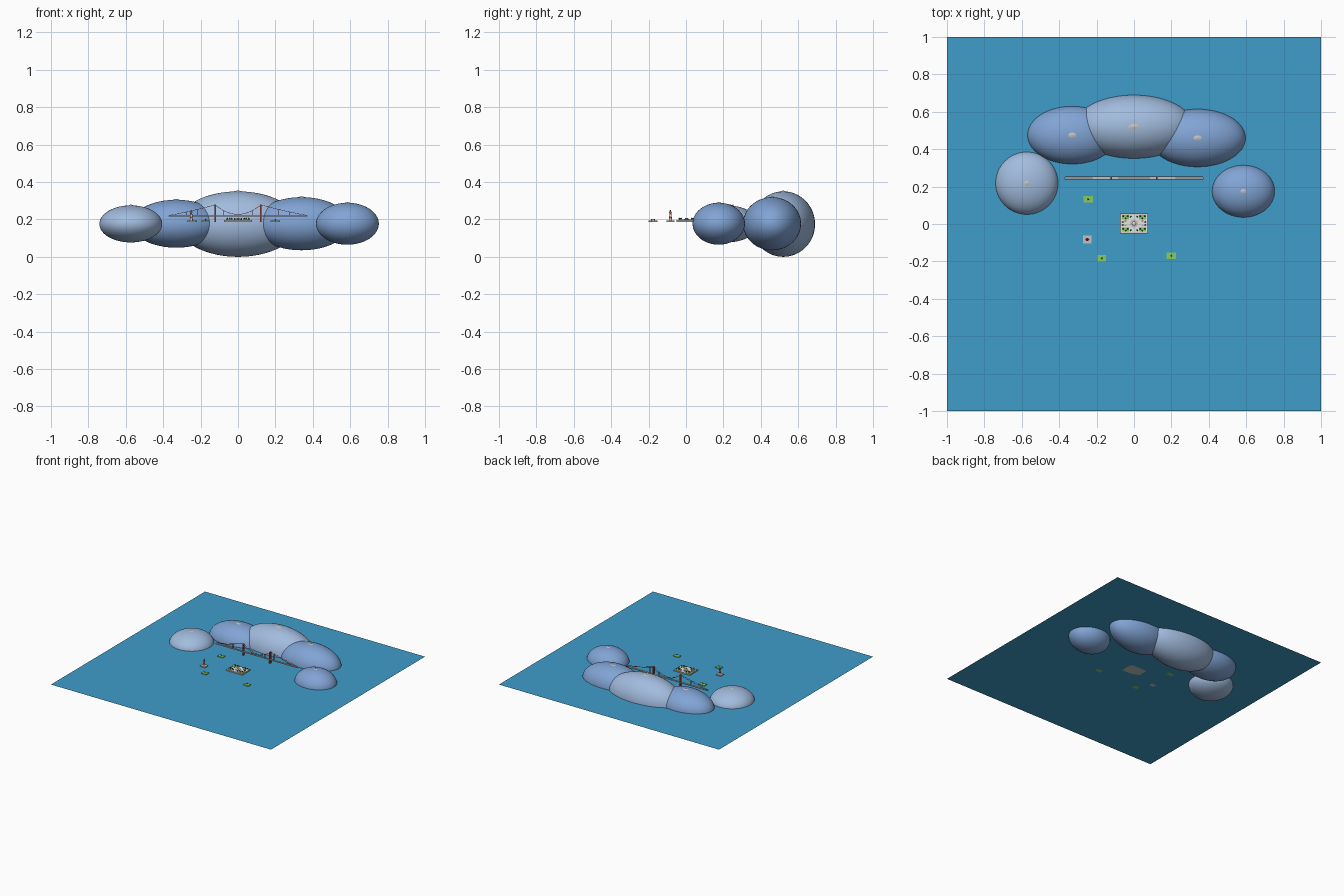
import bpy, math
from mathutils import Vector

if "Cube" in bpy.data.objects:
    bpy.data.objects.remove(bpy.data.objects["Cube"])

WATER = 0.187


def mat(name, r, g, b):
    m = bpy.data.materials.new(name)
    m.diffuse_color = (r, g, b, 1)
    m.use_nodes = True
    m.node_tree.nodes["Principled BSDF"].inputs["Base Color"].default_value = m.diffuse_color
    return m


sea = mat("sea", 0.05, 0.34, 0.60)
hill_light = mat("hill_light", 0.36, 0.50, 0.73)
hill_dark = mat("hill_dark", 0.22, 0.37, 0.66)
stone = mat("stone", 0.55, 0.54, 0.52)
pale = mat("pale", 0.80, 0.78, 0.76)
red = mat("red", 0.45, 0.07, 0.05)
grass = mat("grass", 0.25, 0.60, 0.12)
leaf = mat("leaf", 0.05, 0.28, 0.06)
bark = mat("bark", 0.15, 0.07, 0.03)


def finish(name, m, smooth=False):
    ob = bpy.context.object
    ob.name = name
    ob.data.materials.append(m)
    bpy.ops.object.transform_apply(location=False, rotation=False, scale=True)
    if smooth:
        bpy.ops.object.shade_smooth_by_angle(angle=math.radians(40))
    return ob


def box(name, x, y, z0, sx, sy, sz, m):
    bpy.ops.mesh.primitive_cube_add(size=1, location=(x, y, z0 + sz / 2))
    bpy.context.object.scale = (sx, sy, sz)
    return finish(name, m)


def ball(name, loc, r, m, seg=16):
    bpy.ops.mesh.primitive_uv_sphere_add(segments=seg, ring_count=seg // 2, radius=1, location=loc)
    bpy.context.object.scale = r
    return finish(name, m, True)


def cone(name, x, y, z0, r1, r2, h, m, seg=12, sy=1):
    bpy.ops.mesh.primitive_cone_add(vertices=seg, radius1=r1, radius2=r2, depth=h,
                                    location=(x, y, z0 + h / 2))
    bpy.context.object.scale = (1, sy, 1)
    return finish(name, m, True)


def tree(x, y, z, s=1):
    cone("tree_trunk", x, y, z, 0.0012 * s, 0.0012 * s, 0.004 * s, bark, 6)
    ball("tree_crown", (x, y, z + 0.007 * s), (0.0045 * s,) * 3, leaf, 8)


def cable(name, pts):
    cu = bpy.data.curves.new(name, 'CURVE')
    cu.dimensions = '3D'
    cu.bevel_depth = 0.0012
    cu.bevel_resolution = 1
    sp = cu.splines.new('POLY')
    sp.points.add(len(pts) - 1)
    for p, co in zip(sp.points, pts):
        p.co = (*co, 1)
    cu.materials.append(red)
    ob = bpy.data.objects.new(name, cu)
    bpy.context.collection.objects.link(ob)


# Water sheet
bpy.ops.mesh.primitive_plane_add(size=2, location=(0, 0, WATER))
finish("water", sea)

# Distant hills with small pale summits
hills = [
    (0, 0.52, 0.175, 0.32, 0.17, 0.175, hill_light, 0.05),
    (-0.33, 0.475, 0.177, 0.24, 0.155, 0.128, hill_dark, 0.038),
    (0.34, 0.46, 0.177, 0.257, 0.155, 0.142, hill_dark, 0.04),
    (-0.573, 0.218, 0.176, 0.168, 0.168, 0.099, hill_light, 0.026),
    (0.585, 0.175, 0.177, 0.168, 0.14, 0.112, hill_dark, 0.027),
]
for x, y, z, rx, ry, rz, m, cap in hills:
    ball("hill", (x, y, z), (rx, ry, rz), m, 64)
    cone("hill_summit", x, y, z + rz - 0.005, cap, cap * 0.1, 0.009, stone, 24, ry / rx)

# Suspension bridge
BY, TX, TOP, DECK = 0.245, 0.122, 0.28, 0.219
box("bridge_deck", 0, BY, DECK - 0.004, 0.745, 0.014, 0.006, stone)
for s in (-1, 1):
    for d in (-1, 1):
        box("bridge_tower_leg", s * TX, BY + d * 0.0065, WATER, 0.009, 0.005, TOP - WATER, red)
    for z in (0.203, 0.245, 0.272):
        box("bridge_tower_beam", s * TX, BY, z, 0.007, 0.013, 0.006, red)
for d in (-1, 1):
    y = BY + d * 0.0065
    main = [(TX * i / 8, y, DECK + 0.008 + (TOP - DECK - 0.01) * (i / 8) ** 2) for i in range(-8, 9)]
    cable("main_cable", main)
    for px, py, pz in main[1:-1:2]:
        box("bridge_hanger", px, py, DECK, 0.001, 0.001, pz - DECK, red)
    for s in (-1, 1):
        side = [(s * (TX + 0.248 * t), y, TOP - 0.002 - (TOP - DECK - 0.004) * (t * 1.2 - 0.2 * t * t))
                for t in [i / 8 for i in range(9)]]
        cable("side_cable", side)
        for px, py, pz in side[1:-2:2]:
            box("bridge_hanger", px, py, DECK, 0.001, 0.001, pz - DECK, red)

# Central garden platform
box("garden_base", 0, 0.003, WATER, 0.148, 0.106, 0.009, stone)
Z = WATER + 0.009
box("garden_plaza", 0, 0.003, Z, 0.138, 0.096, 0.001, pale)
for sx in (-1, 1):
    for sy in (-1, 1):
        x, y = sx * 0.045, 0.003 + sy * 0.033
        box("garden_lawn", x, y, Z, 0.036, 0.022, 0.003, grass)
        for dx, dy in ((-0.012, 0.005), (0, -0.005), (0.012, 0.005)):
            tree(x + dx, y + dy, Z + 0.002)
        box("garden_bench", sx * 0.045, 0.003 + sy * 0.013, Z, 0.012, 0.004, 0.004, bark)
        tree(sx * 0.018, 0.003 + sy * 0.036, Z)
    for d in (-1, 1):
        cone("garden_bush", sx * 0.06, 0.003 + d * 0.008, Z, 0.004, 0.001, 0.008, leaf, 8)
cone("fountain_basin", 0, 0.003, Z, 0.022, 0.022, 0.004, stone, 24)
cone("fountain_column", 0, 0.003, Z, 0.005, 0.003, 0.010, pale, 12)
ball("fountain_bowl", (0, 0.003, Z + 0.009), (0.010, 0.010, 0.003), pale)

# Small green islets
for x, y, sx, sy in ((-0.245, 0.132, 0.05, 0.035), (-0.172, -0.183, 0.045, 0.035),
                     (0.2, -0.17, 0.05, 0.033)):
    box("islet", x, y, WATER, sx, sy, 0.006, grass)
    tree(x, y, WATER + 0.006, 0.9)

# Lighthouse
LX, LY = -0.25, -0.083
box("lighthouse_base", LX, LY, WATER, 0.045, 0.042, 0.008, stone)
for i in range(4):
    r = 0.0085 - i * 0.0009
    cone("lighthouse_band", LX, LY, WATER + 0.008 + i * 0.01, r, r - 0.0009, 0.01, red if i % 2 else pale, 16)
cone("lighthouse_gallery", LX, LY, WATER + 0.048, 0.0075, 0.0075, 0.002, bark, 16)
cone("lighthouse_lamp", LX, LY, WATER + 0.05, 0.004, 0.004, 0.006, pale, 12)
cone("lighthouse_roof", LX, LY, WATER + 0.056, 0.0065, 0.0005, 0.008, red, 12)
